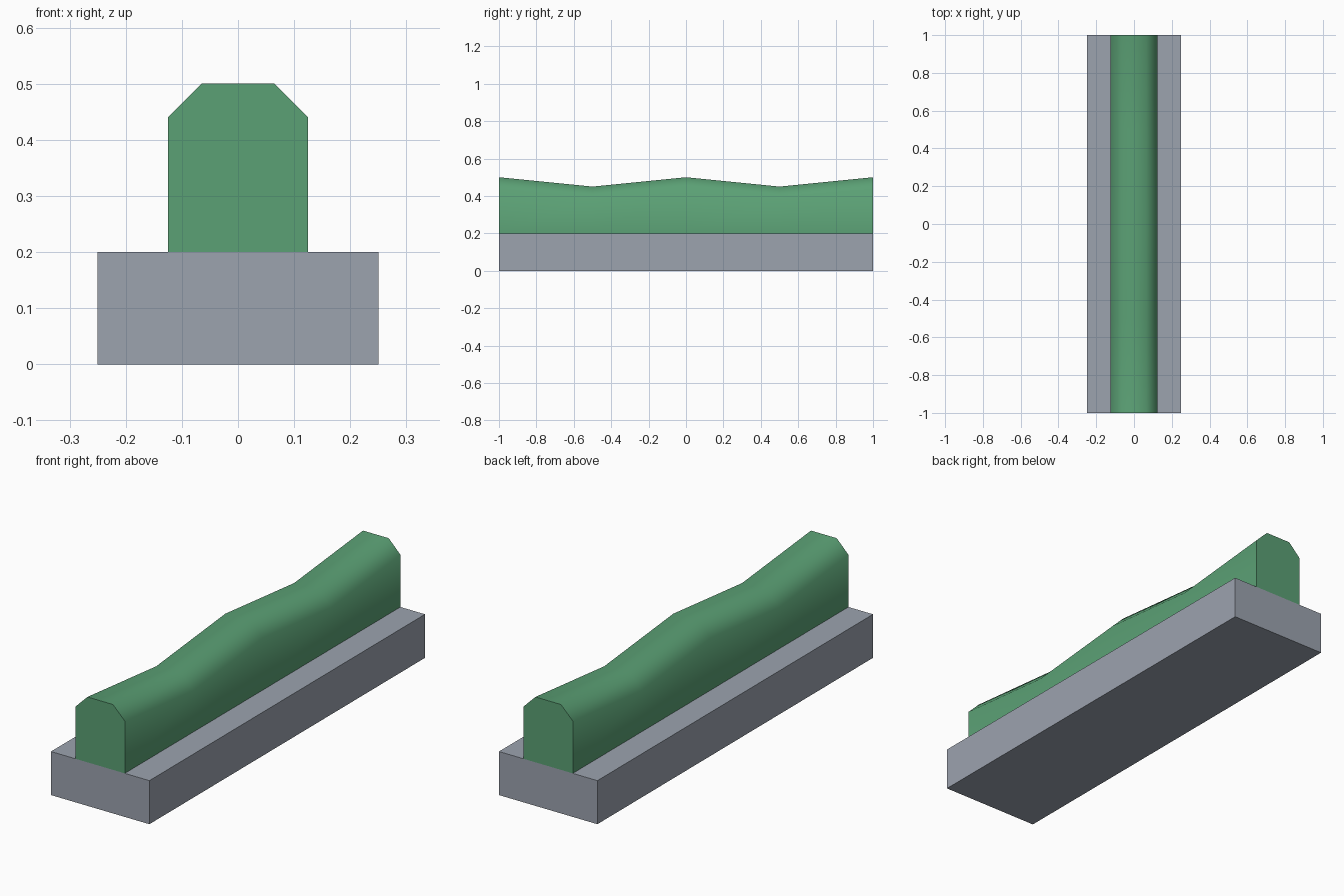
import bpy, bmesh, math

if "Cube" in bpy.data.objects:
    bpy.data.objects.remove(bpy.data.objects["Cube"])


def material(name, rgb):
    mat = bpy.data.materials.new(name)
    mat.diffuse_color = (*rgb, 1.0)
    mat.use_nodes = True
    mat.node_tree.nodes["Principled BSDF"].inputs["Base Color"].default_value = mat.diffuse_color
    return mat


def make_object(name, bm, mat):
    bmesh.ops.recalc_face_normals(bm, faces=bm.faces)
    mesh = bpy.data.meshes.new(name)
    bm.to_mesh(mesh)
    bm.free()
    mesh.materials.append(mat)
    obj = bpy.data.objects.new(name, mesh)
    bpy.context.collection.objects.link(obj)
    return obj


stone = material("grey stone", (0.332, 0.366, 0.429))
leaf = material("hedge green", (0.105, 0.356, 0.178))

# Planter base: plain block
bm = bmesh.new()
bmesh.ops.create_cube(bm, size=1.0)
for v in bm.verts:
    v.co.x *= 0.5
    v.co.y *= 2.0
    v.co.z = (v.co.z + 0.5) * 0.2
make_object("planter_base", bm, stone)

# Hedge: chamfered section lofted along y, with a top that rises and dips
SECTIONS = [(-1.0, 0.5), (-0.5, 0.45), (0.0, 0.5), (0.5, 0.45), (1.0, 0.5)]
bm = bmesh.new()
rings = []
for y, top in SECTIONS:
    half = [(0.125, 0.2), (0.125, top - 0.06), (0.065, top)]
    outline = half + [(-x, z) for x, z in reversed(half)]
    rings.append([bm.verts.new((x, y, z)) for x, z in outline])
for a, b in zip(rings, rings[1:]):
    for i in range(6):
        j = (i + 1) % 6
        bm.faces.new((a[i], a[j], b[j], b[i]))
bm.faces.new(rings[0])
bm.faces.new(rings[-1])
hedge = make_object("hedge", bm, leaf)

# Smooth along the length, sharp at the ends
bpy.context.view_layer.objects.active = hedge
hedge.select_set(True)
bpy.ops.object.shade_smooth_by_angle(angle=math.radians(60))
